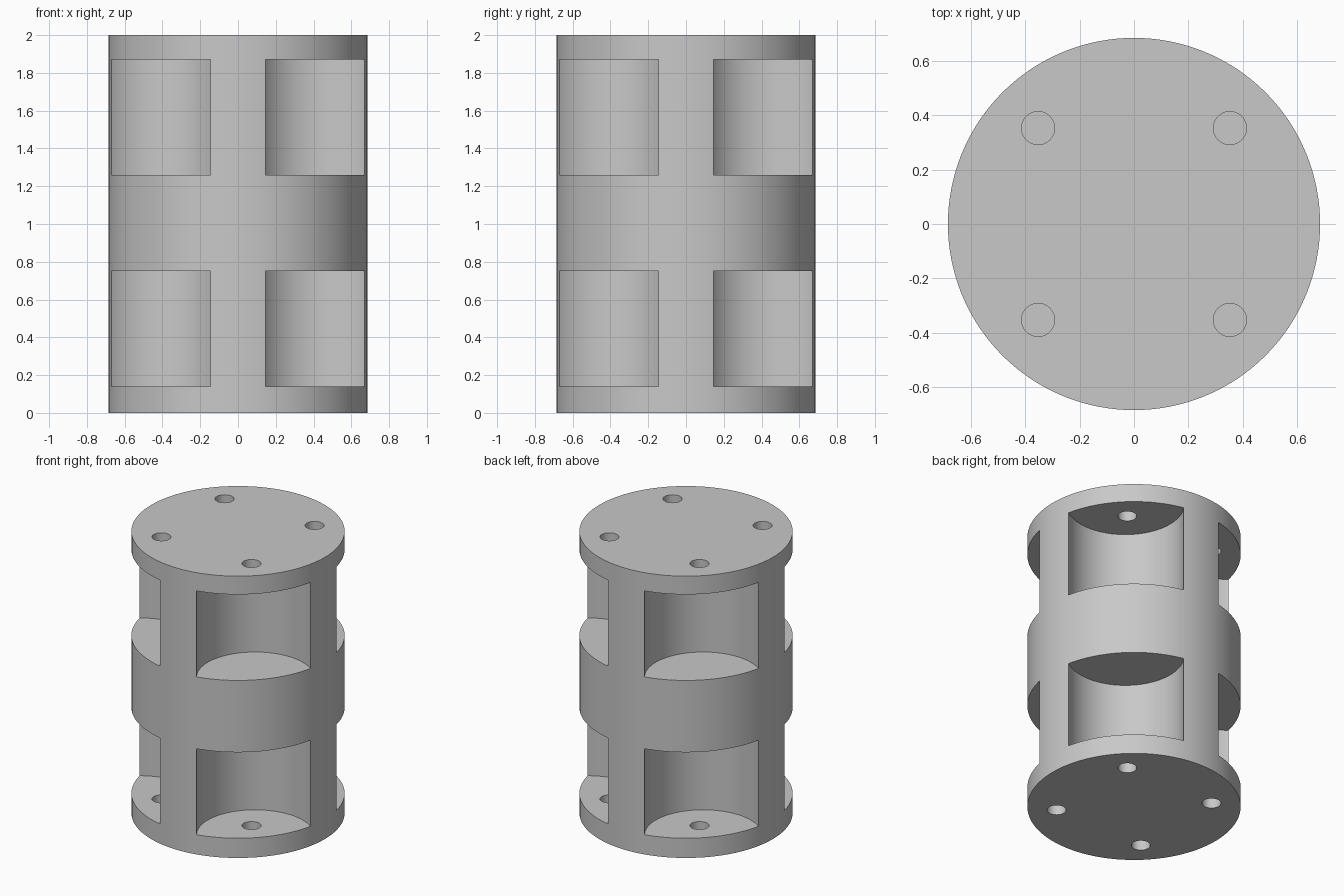
import bpy
import math

# Clear the default cube
cube = bpy.data.objects.get("Cube")
if cube:
    bpy.data.objects.remove(cube, do_unlink=True)

# Main sizes
BODY_RADIUS, HEIGHT = 0.686, 2.0
POCKET_RADIUS, POCKET_OFFSET = 0.377, 0.64
HOLE_RADIUS, HOLE_OFFSET = 0.061, 0.5
POCKETS = [(0.14, 0.75), (1.26, 1.87)]
HOLES = [(-0.1, 0.4), (1.6, 2.1)]


def cylinder(name, radius, bottom, top, offset=0.0, angle=0.0, sides=96):
    """Upright cylinder placed at a polar offset from the axis."""
    bpy.ops.mesh.primitive_cylinder_add(
        vertices=sides, radius=radius, depth=top - bottom,
        location=(offset * math.cos(angle), offset * math.sin(angle), (bottom + top) / 2))
    obj = bpy.context.object
    obj.name = name
    return obj


def cut(target, cutter):
    """Subtract the cutter from the target and discard it."""
    cutter.hide_render = True
    mod = target.modifiers.new("cut", "BOOLEAN")
    mod.operation = "DIFFERENCE"
    mod.solver = "EXACT"
    mod.object = cutter
    bpy.context.view_layer.objects.active = target
    bpy.ops.object.modifier_apply(modifier=mod.name)
    bpy.data.objects.remove(cutter, do_unlink=True)


# Solid drum
body = cylinder("drum_body", BODY_RADIUS, 0, HEIGHT, sides=128)

# Scooped pockets in two tiers, and bolt holes through the end plates
for i in range(4):
    angle = math.radians(45 + 90 * i)
    for low, high in POCKETS:
        cut(body, cylinder("pocket_cutter", POCKET_RADIUS, low, high, POCKET_OFFSET, angle))
    for low, high in HOLES:
        cut(body, cylinder("hole_cutter", HOLE_RADIUS, low, high, HOLE_OFFSET, angle, 48))

# Plain grey material
grey = bpy.data.materials.new("light_grey")
grey.use_nodes = True
colour = (0.58, 0.58, 0.58, 1)
grey.diffuse_color = colour
grey.node_tree.nodes["Principled BSDF"].inputs["Base Color"].default_value = colour
body.data.materials.clear()
body.data.materials.append(grey)

# Smooth curved walls with crisp rims
bpy.ops.object.select_all(action="DESELECT")
body.select_set(True)
bpy.context.view_layer.objects.active = body
bpy.ops.object.shade_smooth_by_angle(angle=math.radians(30))
